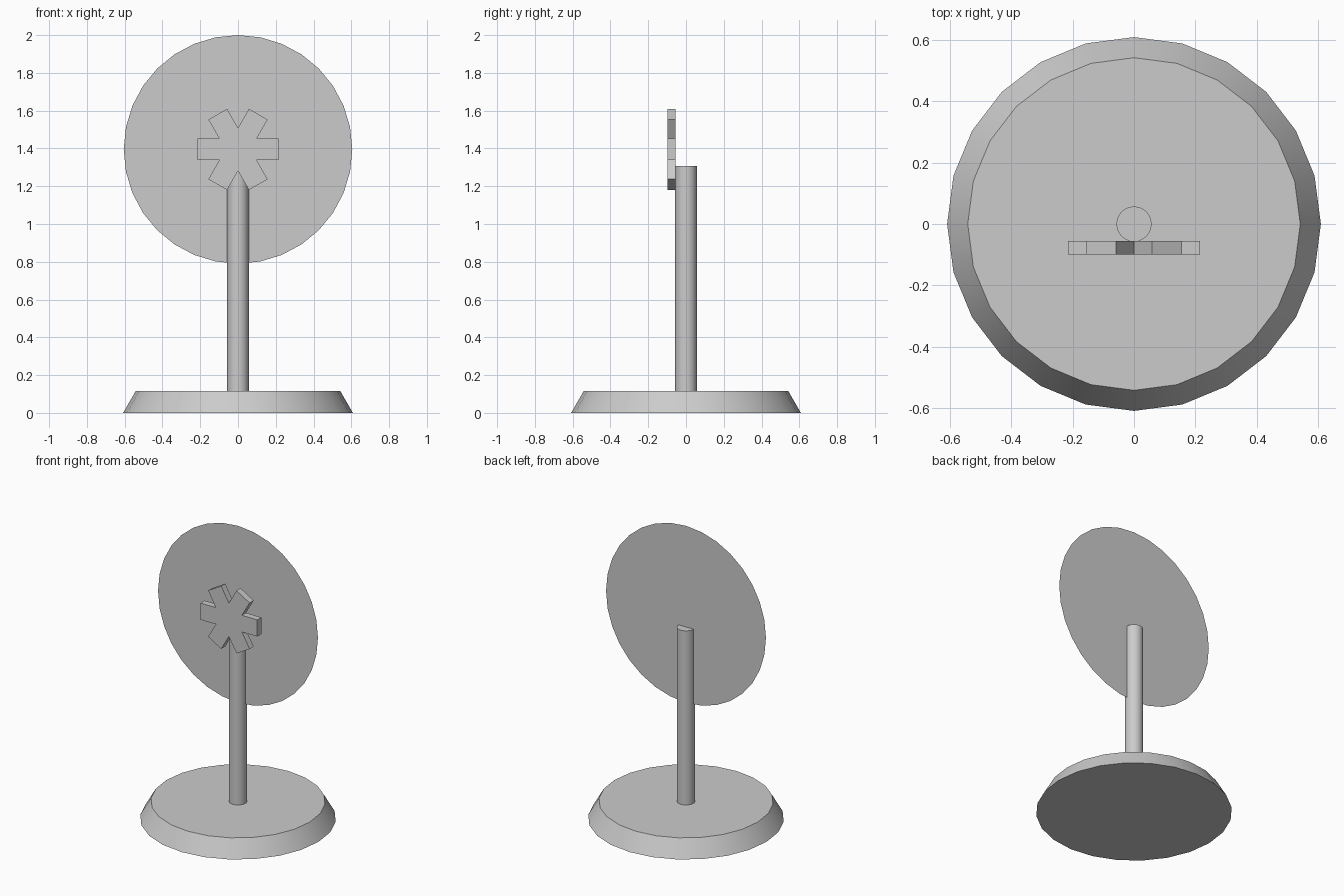
import bpy
import bmesh
from math import sin, cos, pi, radians

if "Cube" in bpy.data.objects:
    bpy.data.objects.remove(bpy.data.objects["Cube"])

grey = bpy.data.materials.new("light_grey")
grey.diffuse_color = (0.6, 0.6, 0.6, 1)
grey.use_nodes = True
grey.node_tree.nodes["Principled BSDF"].inputs["Base Color"].default_value = grey.diffuse_color


def finish(obj, name):
    obj.name = obj.data.name = name
    obj.data.materials.append(grey)
    return obj


def cone(name, sides, r_bottom, r_top, z0, z1):
    bpy.ops.mesh.primitive_cone_add(vertices=sides, radius1=r_bottom, radius2=r_top,
                                    depth=z1 - z0, location=(0, 0, (z0 + z1) / 2))
    bpy.ops.object.shade_smooth_by_angle(angle=radians(30))
    return finish(bpy.context.object, name)


# Sloped round foot and the post standing on it
cone("base", 24, 0.608, 0.541, 0.0, 0.117)
cone("post", 32, 0.057, 0.057, 0.117, 1.308)

# Paper-thin round panel, upright through the post axis
CENTRE_Z = 1.395
bpy.ops.mesh.primitive_circle_add(vertices=32, radius=0.605, fill_type='NGON',
                                  location=(0, 0, CENTRE_Z), rotation=(pi / 2, 0, 0))
finish(bpy.context.object, "round_panel")

# Six-armed star plate in front of the post
ARM, HALF = 0.215, 0.057
bm = bmesh.new()
outline = []
for i in range(6):
    a = i * pi / 3
    for u, v in ((ARM, -HALF), (ARM, HALF)):
        outline.append((u * cos(a) - v * sin(a), u * sin(a) + v * cos(a)))
    notch = a + pi / 6
    outline.append((2 * HALF * cos(notch), 2 * HALF * sin(notch)))
face = bm.faces.new([bm.verts.new((x, -0.099, CENTRE_Z + z)) for x, z in outline])
ext = bmesh.ops.extrude_face_region(bm, geom=[face], use_keep_orig=True)
moved = [g for g in ext["geom"] if isinstance(g, bmesh.types.BMVert)]
bmesh.ops.translate(bm, verts=moved, vec=(0, 0.044, 0))
bmesh.ops.recalc_face_normals(bm, faces=bm.faces[:])
mesh = bpy.data.meshes.new("star_plate")
bm.to_mesh(mesh)
bm.free()
star = bpy.data.objects.new("star_plate", mesh)
bpy.context.collection.objects.link(star)
finish(star, "star_plate")
